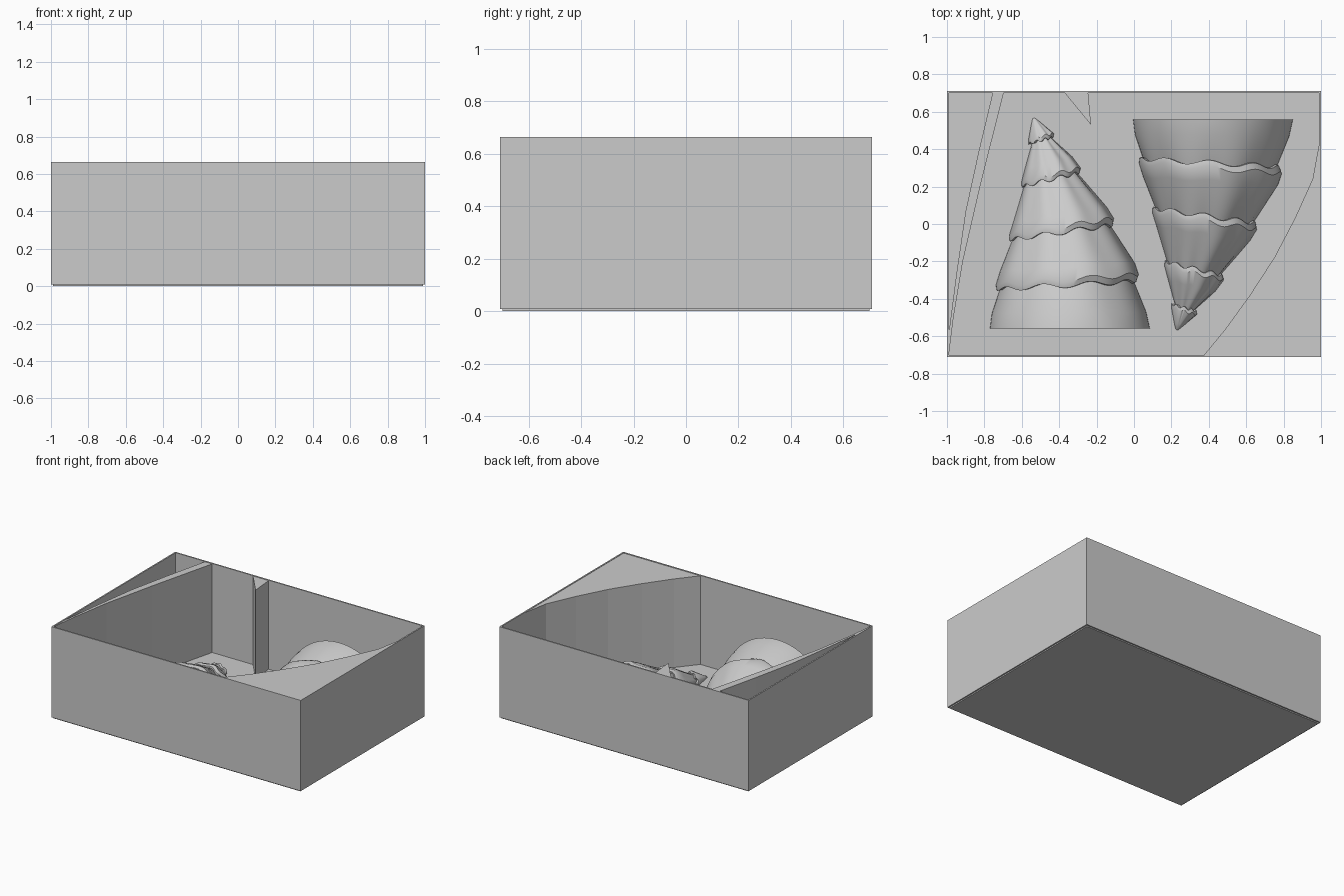
import bpy, bmesh, math
from mathutils import Vector

if "Cube" in bpy.data.objects:
    bpy.data.objects.remove(bpy.data.objects["Cube"], do_unlink=True)

# One plain grey for everything
grey = bpy.data.materials.new("plain_grey")
grey.use_nodes = True
colour = (0.6, 0.6, 0.6, 1)
grey.diffuse_color = colour
grey.node_tree.nodes["Principled BSDF"].inputs["Base Color"].default_value = colour

HX, HY, TOP, LIP, FLOOR, WALL = 1.0, 0.71, 0.665, 0.008, 0.02, 0.01


def finish(name, bm, smooth=False):
    bmesh.ops.recalc_face_normals(bm, faces=bm.faces)
    mesh = bpy.data.meshes.new(name)
    bm.to_mesh(mesh)
    bm.free()
    mesh.materials.append(grey)
    obj = bpy.data.objects.new(name, mesh)
    bpy.context.collection.objects.link(obj)
    if smooth:
        bpy.ops.object.select_all(action='DESELECT')
        obj.select_set(True)
        bpy.context.view_layer.objects.active = obj
        bpy.ops.object.shade_smooth_by_angle(angle=math.radians(35))
    return obj


def loft(name, rings, closed=False, smooth=False):
    """Skin a list of point rings, capped at both ends or joined in a loop."""
    bm = bmesh.new()
    loops = [[bm.verts.new(p) for p in ring] for ring in rings]
    pairs = list(zip(loops, loops[1:]))
    if closed:
        pairs.append((loops[-1], loops[0]))
    else:
        bm.faces.new(loops[0])
        bm.faces.new(loops[-1])
    for a, b in pairs:
        for i in range(len(a)):
            j = (i + 1) % len(a)
            bm.faces.new((a[i], a[j], b[j], b[i]))
    return finish(name, bm, smooth)


def prism(name, outline, low, high):
    return loft(name, [[(x, y, z) for x, y in outline] for z in (low, high)])


def rect(inset):
    x, y = HX - inset, HY - inset
    return [(-x, -y), (x, -y), (x, y), (-x, y)]


# Open box: thin walls around a slightly recessed floor plate
wall_profile = [(0, LIP), (0, TOP), (WALL, TOP), (WALL, LIP)]
loft("box_walls", [[(x, y, z) for x, y in rect(d)] for d, z in wall_profile], closed=True)
prism("floor_plate", rect(WALL), 0, FLOOR)

# Dividers and corner filler, level with the rim
ix, iy, rim = HX - WALL, HY - WALL, TOP - 0.003
prism("left_curved_divider", [
    (-0.756, iy), (-0.83, 0.39), (-0.9, 0.07), (-0.95, -0.27), (-ix, -0.58), (-ix, -iy),
    (-0.965, -0.5), (-0.915, -0.2), (-0.825, 0.19), (-0.76, 0.45), (-0.697, iy)], FLOOR, rim)
prism("right_corner_filler", [
    (ix, 0.43), (0.955, 0.24), (0.86, 0.03), (0.75, -0.18),
    (0.62, -0.38), (0.49, -0.56), (0.375, -iy), (ix, -iy)], FLOOR, rim)
prism("back_wedge", [(-0.37, iy), (-0.23, 0.53), (-0.245, iy)], FLOOR, rim)

# Half tree: left and right outline points and wave size for each station
stations = [
    ((-0.77, -0.56), (0.085, -0.56), 0),
    ((-0.76, -0.48), (0.065, -0.47), 0),
    ((-0.715, -0.345), (0.0, -0.31), 1),
    ((-0.735, -0.35), (0.012, -0.305), 1),
    ((-0.738, -0.325), (0.025, -0.27), 1),
    ((-0.715, -0.25), (0.005, -0.21), 0.4),
    ((-0.648, -0.08), (-0.125, -0.01), 1),
    ((-0.665, -0.085), (-0.115, -0.005), 1),
    ((-0.667, -0.06), (-0.108, 0.03), 1),
    ((-0.645, 0.01), (-0.145, 0.09), 0.4),
    ((-0.587, 0.205), (-0.3, 0.27), 0.8),
    ((-0.6, 0.2), (-0.293, 0.275), 0.8),
    ((-0.602, 0.225), (-0.285, 0.3), 0.8),
    ((-0.582, 0.3), (-0.33, 0.36), 0.3),
    ((-0.545, 0.435), (-0.44, 0.46), 0.5),
    ((-0.565, 0.43), (-0.432, 0.465), 0.5),
    ((-0.565, 0.45), (-0.428, 0.485), 0.5),
    ((-0.55, 0.53), (-0.495, 0.54), 0),
    ((-0.543, 0.562), (-0.52, 0.56), 0),
    ((-0.537, 0.568), (-0.53, 0.568), 0)]


def tree(name, shift, flip, steps=64):
    rings = []
    for left, right, wave in stations:
        a, b = Vector(left), Vector(right)
        radius = (b - a).length / 2
        ring = []
        for i in range(steps + 1):
            t = math.pi * i / steps
            p = a.lerp(b, (1 - math.cos(t)) / 2)
            ripple = 0.014 * wave * math.sin(9 * t + math.pi) * math.sin(t) ** 0.3 if 0 < i < steps else 0
            ring.append((p.x + shift, flip * (p.y + ripple), FLOOR - 0.004 + radius * math.sin(t)))
        rings.append(ring)
    loft(name, rings, smooth=True)


tree("left_half_tree", 0, 1)
tree("right_half_tree", 0.765, -1)
